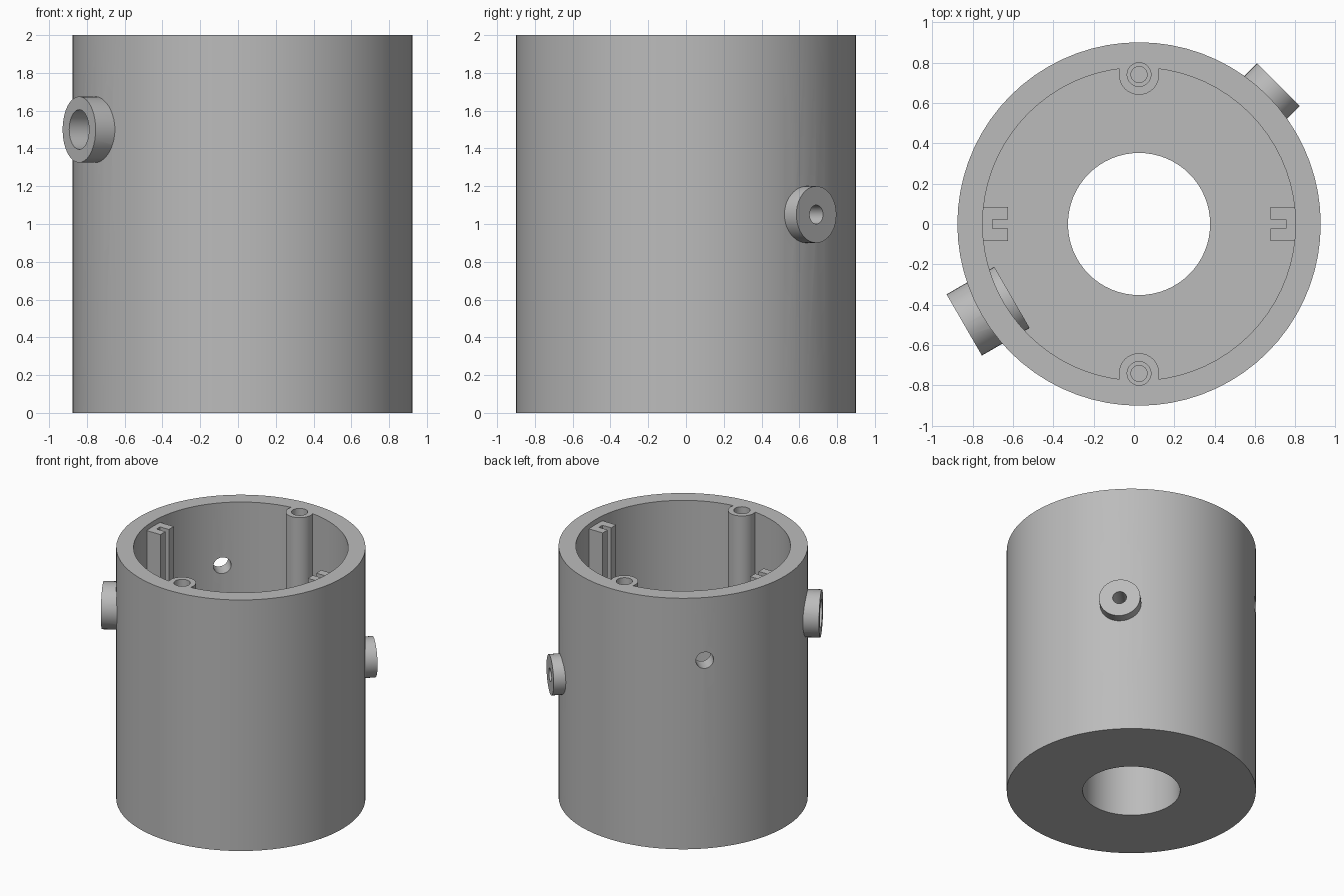
import bpy, bmesh, math
from mathutils import Matrix, Vector

if "Cube" in bpy.data.objects:
    bpy.data.objects.remove(bpy.data.objects["Cube"], do_unlink=True)

AXIS = 0.025            # x of the housing axis
TOP, FLOOR = 2.0, 0.7
OUTER, INNER = 0.9, 0.775

grey = bpy.data.materials.new("plain grey")
grey.use_nodes = True
grey.diffuse_color = (0.5, 0.5, 0.5, 1)
grey.node_tree.nodes["Principled BSDF"].inputs["Base Color"].default_value = (0.5, 0.5, 0.5, 1)


def finish(name, bm):
    mesh = bpy.data.meshes.new(name)
    bm.to_mesh(mesh)
    bm.free()
    mesh.materials.append(grey)
    obj = bpy.data.objects.new(name, mesh)
    bpy.context.collection.objects.link(obj)
    return obj


def upright(name, radius, low, high, x=0, y=0, sides=32):
    """Vertical cylinder placed relative to the housing axis."""
    bm = bmesh.new()
    bmesh.ops.create_cone(bm, cap_ends=True, segments=sides, radius1=radius, radius2=radius,
                          depth=high - low,
                          matrix=Matrix.Translation((AXIS + x, y, (low + high) / 2)))
    return finish(name, bm)


def radial(name, radius, near, far, degrees, z, sides=40):
    """Cylinder lying along a radius of the housing."""
    a = math.radians(degrees)
    out = Vector((math.cos(a), math.sin(a), 0))
    place = Matrix.Translation(Vector((AXIS, 0, z)) + out * (near + far) / 2)
    turn = out.to_track_quat('Z', 'Y').to_matrix().to_4x4()
    bm = bmesh.new()
    bmesh.ops.create_cone(bm, cap_ends=True, segments=sides, radius1=radius, radius2=radius,
                          depth=far - near, matrix=place @ turn)
    return finish(name, bm)


def block(name, x0, x1, half_y, low, high):
    bm = bmesh.new()
    size = Matrix.Diagonal((abs(x1 - x0), half_y * 2, high - low, 1))
    place = Matrix.Translation((AXIS + (x0 + x1) / 2, 0, (low + high) / 2))
    bmesh.ops.create_cube(bm, size=1, matrix=place @ size)
    return finish(name, bm)


def combine(body, tool, operation):
    tool.hide_render = True
    mod = body.modifiers.new(tool.name, 'BOOLEAN')
    mod.operation, mod.solver, mod.object = operation, 'EXACT', tool
    bpy.context.view_layer.objects.active = body
    bpy.ops.object.modifier_apply(modifier=mod.name)
    bpy.data.objects.remove(tool, do_unlink=True)


# Housing: thick-floored cup
housing = upright("housing", OUTER, 0, TOP, sides=72)
combine(housing, upright("cavity", INNER, FLOOR, TOP + 0.1, sides=72), 'DIFFERENCE')

# Screw posts and slotted guide rails inside, mirrored in pairs
for s in (-1, 1):
    combine(housing, upright("screw_post", 0.1, FLOOR - 0.05, TOP, y=s * 0.74), 'UNION')
    combine(housing, block("guide_rail", s * 0.65, s * 0.81, 0.085, FLOOR - 0.05, 1.96), 'UNION')

# Round side bosses
combine(housing, radial("large_boss", 0.175, 0.727, 1.0, 210, 1.5), 'UNION')
combine(housing, radial("small_boss", 0.15, 0.83, 0.976, 45, 1.05), 'UNION')

# Screw holes with counterbores, and rail slots
for s in (-1, 1):
    combine(housing, upright("screw_hole", 0.04, 1.4, TOP + 0.1, y=s * 0.74), 'DIFFERENCE')
    combine(housing, upright("counterbore", 0.059, 1.92, TOP + 0.1, y=s * 0.74), 'DIFFERENCE')
    combine(housing, block("rail_slot", s * 0.6, s * 0.727, 0.022, FLOOR, TOP + 0.1), 'DIFFERENCE')

# Side bores and the bottom opening
combine(housing, radial("large_bore", 0.105, 0.6, 1.1, 210, 1.5), 'DIFFERENCE')
combine(housing, radial("small_bore", 0.05, 0.6, 1.1, 45, 1.05), 'DIFFERENCE')
combine(housing, radial("cable_hole", 0.065, 0.6, 1.1, 135, 1.5), 'DIFFERENCE')
combine(housing, upright("bottom_opening", 0.352, -0.1, FLOOR + 0.1, sides=64), 'DIFFERENCE')

# Smooth round walls, crisp edges
bpy.ops.object.select_all(action='DESELECT')
housing.select_set(True)
bpy.context.view_layer.objects.active = housing
bpy.ops.object.shade_smooth_by_angle(angle=math.radians(25))
